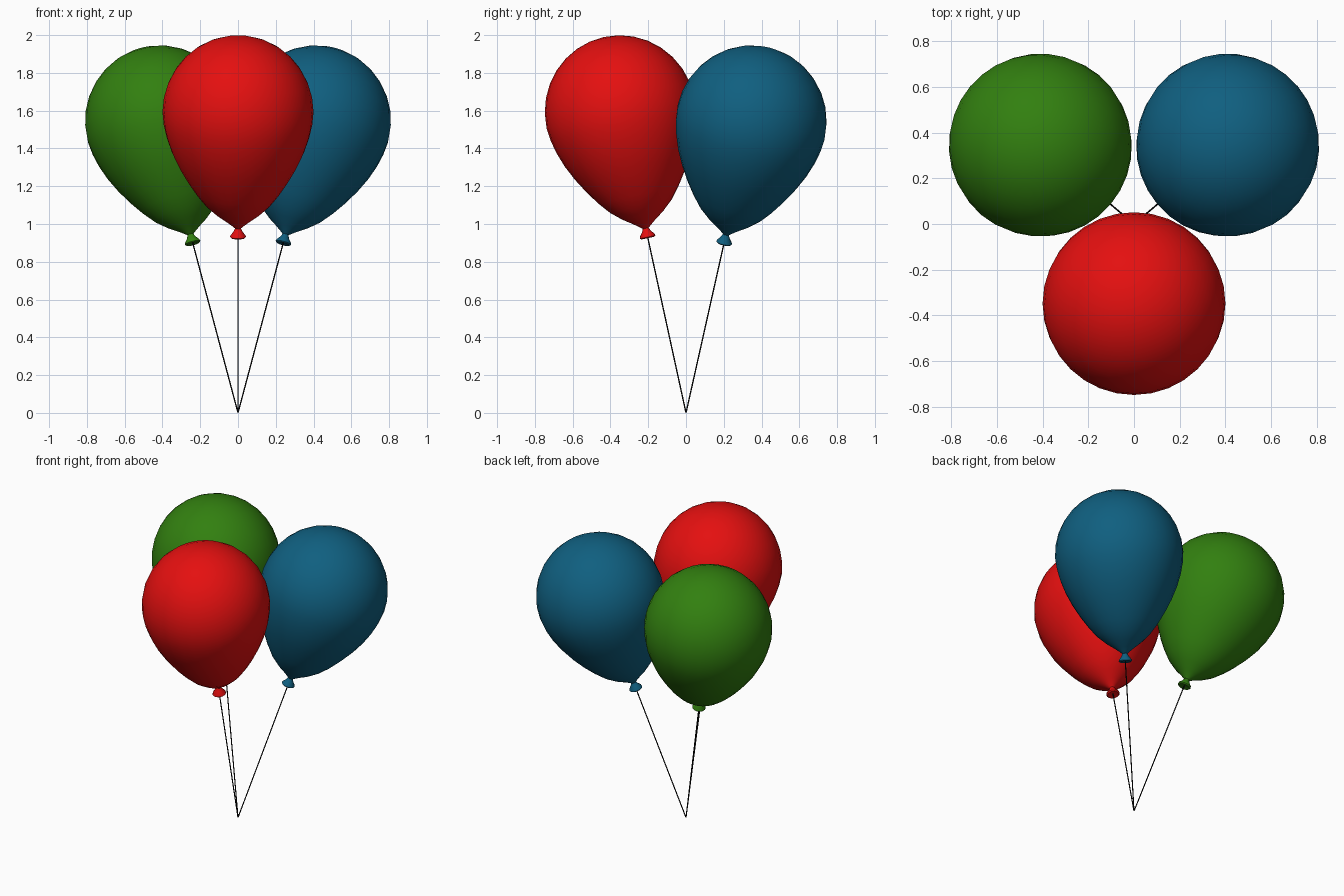
import bpy, bmesh, math
from mathutils import Vector

if "Cube" in bpy.data.objects:
    bpy.data.objects.remove(bpy.data.objects["Cube"])

SEGMENTS = 32
R, MID = 0.40, 1.63   # balloon radius, distance of its widest ring from the string end


def material(name, rgb):
    m = bpy.data.materials.new(name)
    m.diffuse_color = (*rgb, 1)
    m.use_nodes = True
    m.node_tree.nodes["Principled BSDF"].inputs["Base Color"].default_value = m.diffuse_color
    return m


def lathe(name, profile, direction, mat, segments):
    """Revolve (distance, radius) points about an axis through the origin."""
    bm = bmesh.new()
    rings = []
    for s, r in profile:
        if r == 0:
            rings.append([bm.verts.new((0, 0, s))])
        else:
            rings.append([bm.verts.new((r * math.cos(a), r * math.sin(a), s))
                          for a in (2 * math.pi * i / segments for i in range(segments))])
    for a, b in zip(rings, rings[1:]):
        for i in range(segments):
            j = (i + 1) % segments
            if len(a) == 1:
                bm.faces.new((a[0], b[j], b[i]))
            elif len(b) == 1:
                bm.faces.new((a[i], a[j], b[0]))
            else:
                bm.faces.new((a[i], a[j], b[j], b[i]))
    bmesh.ops.transform(bm, matrix=Vector(direction).to_track_quat('Z', 'Y').to_matrix().to_4x4(),
                        verts=bm.verts)
    mesh = bpy.data.meshes.new(name)
    bm.to_mesh(mesh)
    bm.free()
    mesh.materials.append(mat)
    ob = bpy.data.objects.new(name, mesh)
    bpy.context.collection.objects.link(ob)
    bpy.ops.object.select_all(action='DESELECT')
    ob.select_set(True)
    bpy.context.view_layer.objects.active = ob
    bpy.ops.object.shade_smooth_by_angle(angle=math.radians(50))


# Flared knot below the neck
knot = [(0.955, 0), (0.947, 0.035), (0.953, 0.042), (0.962, 0.040), (0.982, 0.024), (1.0, 0.016)]
# Teardrop body: tapered underside, round top
body = [(1.0, 0.016), (1.012, 0.03), (1.035, 0.06), (1.07, 0.11), (1.12, 0.167), (1.18, 0.216),
        (1.25, 0.264), (1.33, 0.311), (1.41, 0.349), (1.49, 0.377), (1.56, 0.393)]
body += [(MID + 0.407 * math.sin(a), R * math.cos(a))
         for a in (math.pi / 16 * i for i in range(8))] + [(MID + 0.407, 0)]
string = [(0.003, 0), (0.003, 0.0035), (0.96, 0.0035), (0.96, 0)]

black = material("string black", (0.004, 0.004, 0.004))
balloons = {
    "red": ((0, -0.3475, 1.593), (0.78, 0.005, 0.005)),
    "blue": ((0.41, 0.345, 1.54), (0.005, 0.115, 0.215)),
    "green": ((-0.41, 0.345, 1.54), (0.032, 0.215, 0.005)),
}
for colour, (direction, rgb) in balloons.items():
    mat = material("balloon " + colour, rgb)
    lathe(colour + "_balloon", body, direction, mat, SEGMENTS)
    lathe(colour + "_knot", knot, direction, mat, 16)
    lathe(colour + "_string", string, direction, black, 8)
